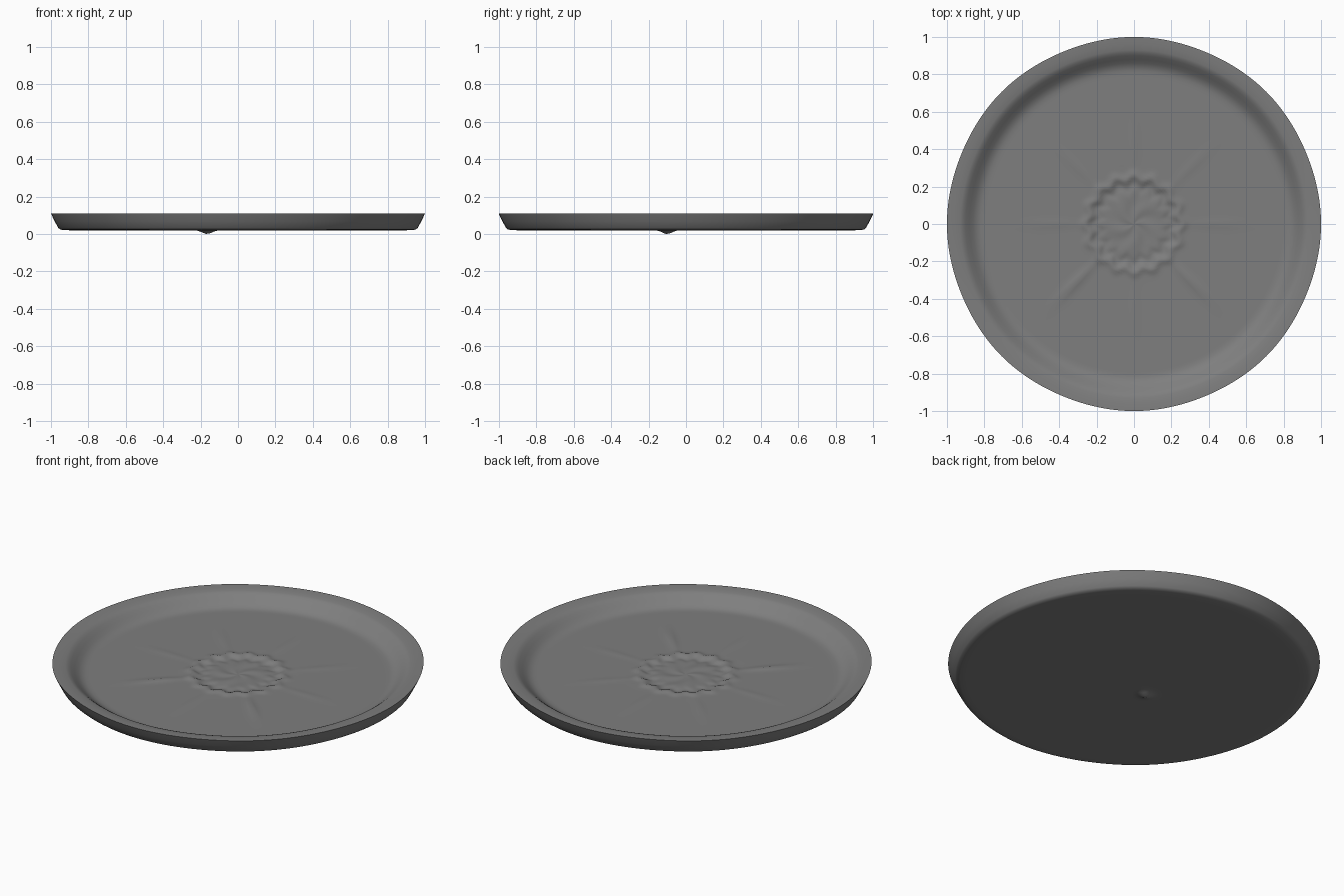
import bpy, bmesh, math, random

cube = bpy.data.objects.get("Cube")
if cube:
    bpy.data.objects.remove(cube, do_unlink=True)

random.seed(4)
SEGMENTS = 144
FLOOR_Z, BASE_Z = 0.04, 0.02

# One grey for the whole plate
grey = bpy.data.materials.new("grey_clay")
grey.use_nodes = True
colour = (0.21, 0.21, 0.21, 1)
grey.diffuse_color = colour
grey.node_tree.nodes["Principled BSDF"].inputs["Base Color"].default_value = colour
grey.node_tree.nodes["Principled BSDF"].inputs["Roughness"].default_value = 0.8


def bell(d, width):
    return math.exp(-(d / width) ** 2)


# Pressed pattern on the floor: scalloped ring, rough centre and faint spokes
def relief(x, y):
    r, a = math.hypot(x, y), math.atan2(y, x)
    ring_r = 0.25 + 0.012 * math.cos(16 * a)
    h = 0.009 * bell(r - ring_r, 0.022)
    h -= 0.006 * bell(r - ring_r + 0.05, 0.025)
    h += 0.003 * bell(r, 0.2) * math.sin(5 * a + 30 * r) * min(1, r / 0.1)
    off = abs((a + math.pi / 8) % (math.pi / 4) - math.pi / 8) * r
    strength = 0.008 if y < -0.1 and abs(x) > 0.1 else 0.003
    h += strength * bell(off, 0.02) * bell(r - 0.45, 0.14)
    return h


# Small drip under the base that the plate rests on
def drip(x, y):
    return -0.02 * bell(math.hypot(x + 0.165, y + 0.1), 0.035)


# Profile rings from the floor centre, over the rim, to the base centre
floor_rings = [(0.8 * i / 56, FLOOR_Z, relief) for i in range(1, 57)]
wall_rings = [(r, z, None) for r, z in (
    (0.82, 0.041), (0.84, 0.046), (0.86, 0.057), (0.88, 0.073), (0.9, 0.089),
    (0.915, 0.099), (0.93, 0.104), (0.96, 0.107), (0.99, 0.11), (1.0, 0.11),
    (0.998, 0.105), (0.98, 0.068), (0.962, 0.034), (0.952, 0.025), (0.935, 0.021))]
base_rings = [(0.9 * i / 45, BASE_Z, drip) for i in range(45, 0, -1)]

bm = bmesh.new()
loops = []
for radius, z, shape in floor_rings + wall_rings + base_rings:
    loop = []
    for k in range(SEGMENTS):
        a = math.tau * k / SEGMENTS
        # Slightly uneven, hand-made outline
        r = radius * (1 - 0.004 * radius ** 4 * math.sin(4 * a) ** 2)
        x, y = r * math.cos(a), r * math.sin(a)
        loop.append(bm.verts.new((x, y, z + (shape(x, y) if shape else 0))))
    loops.append(loop)

for inner, outer in zip(loops, loops[1:]):
    for k in range(SEGMENTS):
        n = (k + 1) % SEGMENTS
        bm.faces.new((inner[k], outer[k], outer[n], inner[n]))
for loop, z in ((loops[0], FLOOR_Z), (loops[-1], BASE_Z)):
    centre = bm.verts.new((0, 0, z))
    for k in range(SEGMENTS):
        bm.faces.new((centre, loop[k], loop[(k + 1) % SEGMENTS]))
bmesh.ops.recalc_face_normals(bm, faces=bm.faces)

mesh = bpy.data.meshes.new("plate")
bm.to_mesh(mesh)
bm.free()
mesh.materials.append(grey)
plate = bpy.data.objects.new("plate", mesh)
bpy.context.collection.objects.link(plate)

bpy.context.view_layer.objects.active = plate
plate.select_set(True)
bpy.ops.object.shade_smooth_by_angle(angle=math.radians(45))
